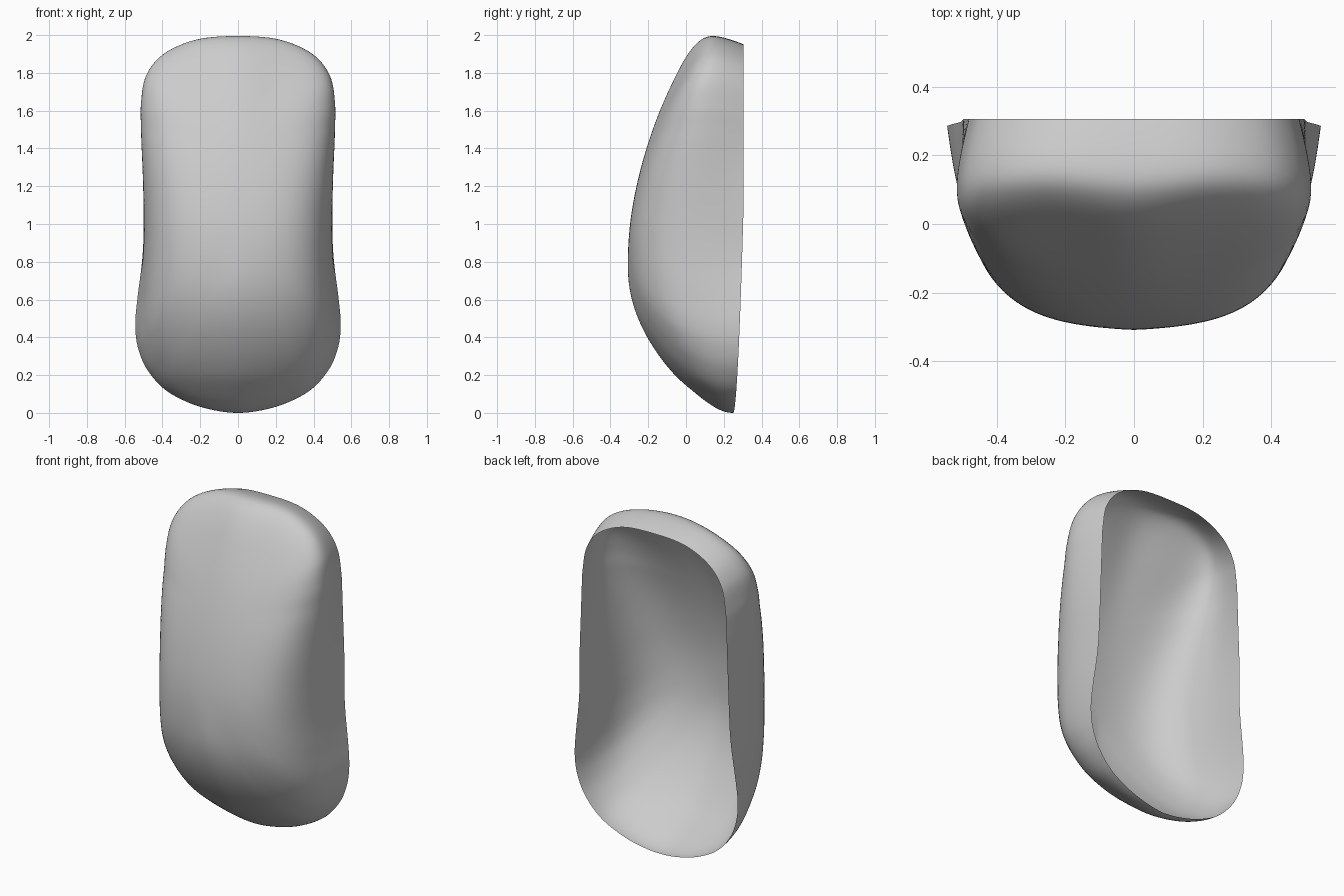
import bpy, bmesh

if "Cube" in bpy.data.objects:
    bpy.data.objects.remove(bpy.data.objects["Cube"])

SEG, RINGS = 8, 48

# Half outline seen from the front (x, z), bottom to top
OUTLINE = [(0, 0), (.13, .015), (.26, .055), (.38, .125), (.463, .23), (.507, .345),
           (.52, .46), (.513, .62), (.503, .8), (.501, 1.0), (.511, 1.25),
           (.526, 1.5), (.528, 1.64), (.502, 1.79), (.408, 1.91), (.23, 1.987), (0, 2.003)]
# Front face profile (z, y) before the rim rounding
FACE = [(0, -.06), (.1, -.131), (.2, -.2), (.4, -.266), (.6, -.301), (.8, -.308),
        (1, -.296), (1.2, -.262), (1.4, -.209), (1.6, -.138), (1.8, -.047), (2, .056)]


def smooth(a, b, v):
    t = max(0.0, min(1.0, (v - a) / (b - a)))
    return t * t * (3 - 2 * t)


def catmull(a, b, c, d, t):
    return .5 * (2*b + (c-a)*t + (2*a-5*b+4*c-d)*t*t + (3*b-a-3*c+d)*t**3)


def face_y(z):
    i = 0
    while i < len(FACE) - 2 and z > FACE[i + 1][0]:
        i += 1
    # Hermite interpolation on uneven stations
    def slope(k):
        a, b = FACE[max(k-1, 0)], FACE[min(k+1, len(FACE)-1)]
        return (b[1]-a[1]) / (b[0]-a[0])
    (z0, y0), (z1, y1) = FACE[i], FACE[i + 1]
    h = z1 - z0
    t = (z - z0) / h
    return ((2*t**3-3*t*t+1)*y0 + (t**3-2*t*t+t)*h*slope(i)
            + (3*t*t-2*t**3)*y1 + (t**3-t*t)*h*slope(i+1))


# Closed smooth outline
loop = OUTLINE + [(-x, z) for x, z in OUTLINE[-2:0:-1]]
N = len(loop)
outline = []
for i in range(N):
    p = [loop[(i + k) % N] for k in (-1, 0, 1, 2)]
    for j in range(SEG):
        outline.append([catmull(*[q[a] for q in p], j / SEG) for a in (0, 1)])


def shell_point(X, Z, f):
    """Point on the shell; f = 0 on the front centre line, 1 at the open back rim."""
    n = 2.1 + 1.0 * smooth(0, 1, Z) + .9 * smooth(.8, 1.8, Z) + 2.6 * smooth(1.5, 2.05, Z)
    a, b = f, 1 - f
    norm = (a**n + b**n) ** (1 / n)
    s, h = a / norm, b / norm
    zc = .8 + .4 * Z
    x, z = s * X, zc + s * (Z - zc)
    rim = .25 + .055 * min(1, max(0, Z / 1.1)) ** .55
    # Slight sideways bow of the front face, stronger near the top
    bow = (.01 + .065 * smooth(.9, 2.1, z)) * x * x / (x * x + .06)
    front = face_y(z) + bow
    y = rim + (front - rim) * h
    # Wall leans in near the top and flares out near the bottom
    t = max(0, (y - .04) / .26) ** 1.4
    k = .1 * smooth(.9, 1.75, z) - .05 * smooth(.95, .45, z) * smooth(-.1, .3, z)
    x *= 1 - k * t
    z -= .05 * max(0, (y - .1) / .2) ** 1.6 * smooth(1.2, 2, z)
    return x, y, z


# Open shell
bm = bmesh.new()
rings = [[bm.verts.new(shell_point(X, Z, r / RINGS)) for X, Z in outline]
         for r in range(RINGS + 1)]
M = len(outline)
for i in range(M):
    j = (i + 1) % M
    for a, b in zip(rings, rings[1:]):
        bm.faces.new((a[i], b[i], b[j], a[j]))
bm.normal_update()
if rings[1][M // 4].link_faces[0].normal.y > 0:
    bmesh.ops.reverse_faces(bm, faces=bm.faces[:])
# Close the front centre line
bmesh.ops.remove_doubles(bm, verts=rings[0], dist=.0002)
for f in bm.faces:
    f.smooth = True
mesh = bpy.data.meshes.new("curved_shell")
bm.to_mesh(mesh)
bm.free()
bpy.context.collection.objects.link(bpy.data.objects.new("curved_shell", mesh))
